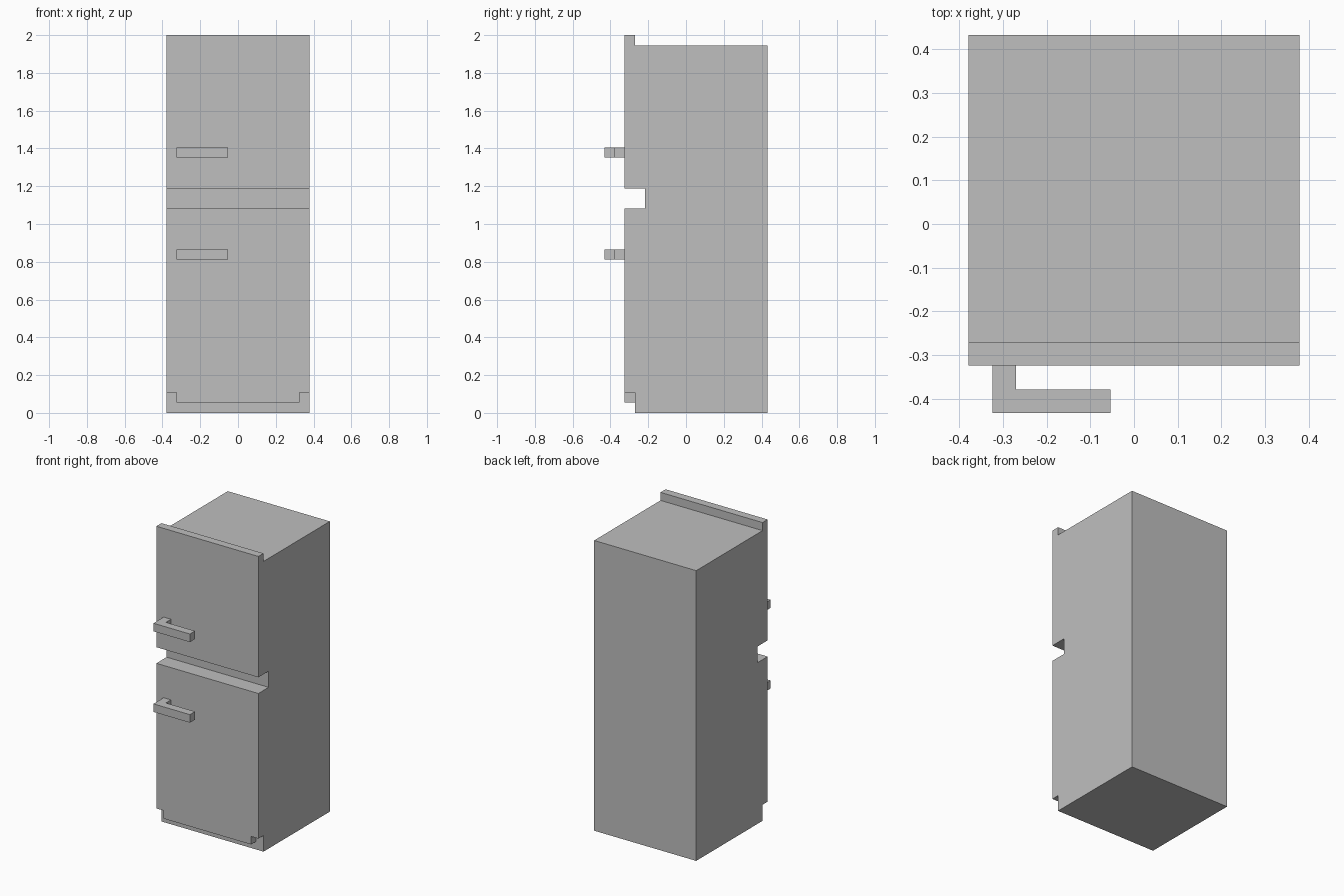
import bpy
import bmesh
from mathutils import Vector

default = bpy.data.objects.get("Cube")
if default:
    bpy.data.objects.remove(default, do_unlink=True)

# Everything sits on a grid with 37 steps to the full height
U = 2 / 37

grey = bpy.data.materials.new("plain grey")
grey.use_nodes = True
colour = (0.52, 0.52, 0.52, 1)
grey.diffuse_color = colour
grey.node_tree.nodes["Principled BSDF"].inputs["Base Color"].default_value = colour


def extrude_profile(name, points, push):
    """Extrude a closed outline (in grid steps) along the push vector."""
    bm = bmesh.new()
    face = bm.faces.new([bm.verts.new(Vector(p) * U) for p in points])
    grown = bmesh.ops.extrude_face_region(bm, geom=[face], use_keep_orig=True)
    verts = [g for g in grown["geom"] if isinstance(g, bmesh.types.BMVert)]
    bmesh.ops.translate(bm, verts=verts, vec=Vector(push) * U)
    bmesh.ops.recalc_face_normals(bm, faces=bm.faces)
    mesh = bpy.data.meshes.new(name)
    bm.to_mesh(mesh)
    bm.free()
    mesh.materials.append(grey)
    obj = bpy.data.objects.new(name, mesh)
    bpy.context.collection.objects.link(obj)
    return obj


# Cabinet with both doors: side outline (y, z) with gap, top lip and toe recess
side = [(8, 0), (8, 36), (-5, 36), (-5, 37), (-6, 37), (-6, 22), (-4, 22),
        (-4, 20), (-6, 20), (-6, 2), (-5, 2), (-5, 0)]
extrude_profile("cabinet_and_doors", [(-7, y, z) for y, z in side], (14, 0, 0))

# Narrower panel under the lower door, flush with its front
panel = [(-6, 1), (-5, 1), (-5, 2), (-6, 2)]
extrude_profile("lower_panel", [(-6, y, z) for y, z in panel], (12, 0, 0))

# L-shaped handles: top outline (x, y)
handle = [(-6, -6), (-6, -8), (-1, -8), (-1, -7), (-5, -7), (-5, -6)]
for name, z in (("upper_handle", 25), ("lower_handle", 15)):
    extrude_profile(name, [(x, y, z) for x, y in handle], (0, 0, 1))
